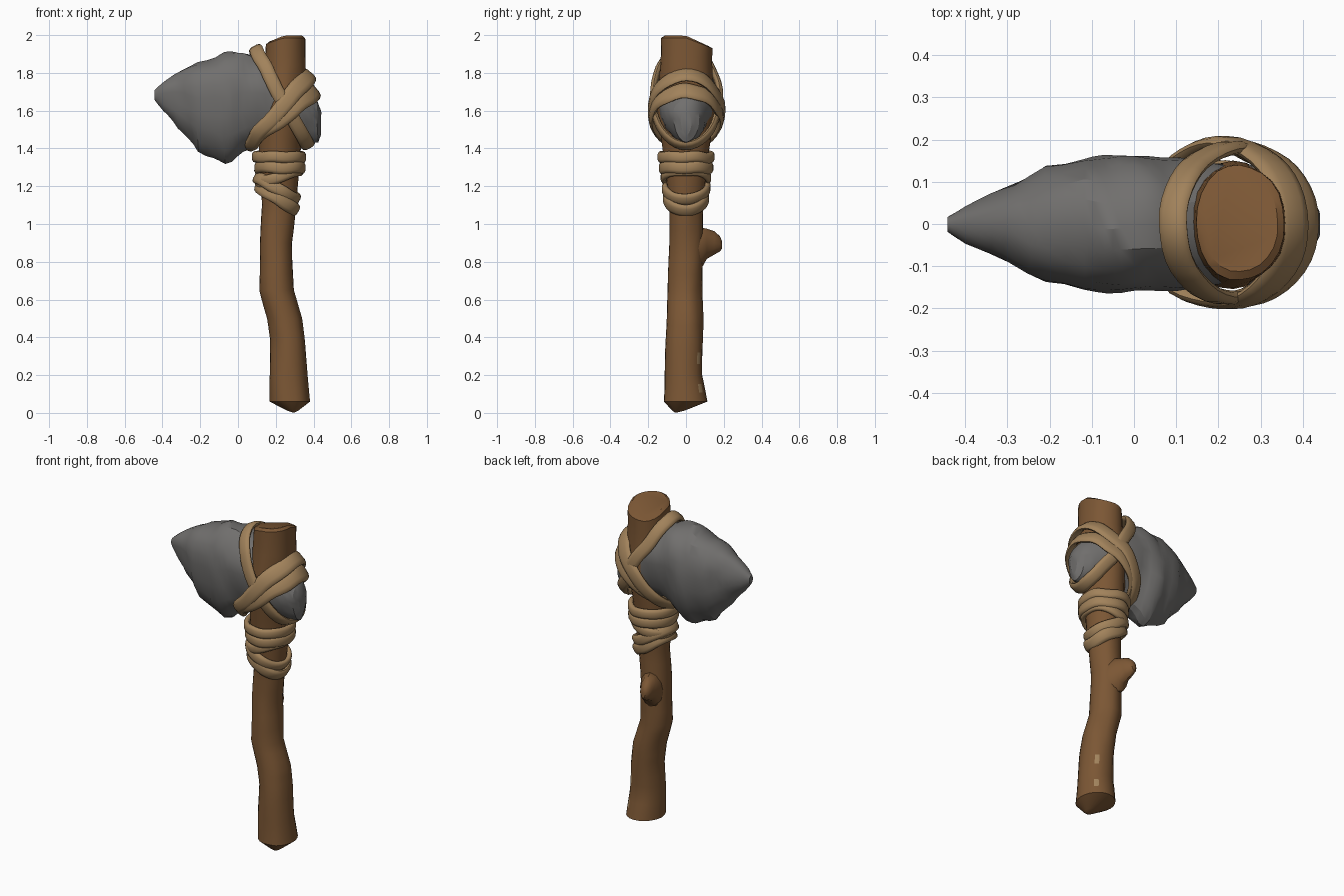
import bpy, math
from mathutils import Vector, noise

if "Cube" in bpy.data.objects:
    bpy.data.objects.remove(bpy.data.objects["Cube"])


def material(name, rgb):
    m = bpy.data.materials.new(name)
    m.use_nodes = True
    m.diffuse_color = (*rgb, 1)
    bsdf = m.node_tree.nodes["Principled BSDF"]
    bsdf.inputs["Base Color"].default_value = (*rgb, 1)
    bsdf.inputs["Roughness"].default_value = 0.9
    return m


wood = material("brown wood", (0.20, 0.095, 0.035))
bare = material("bare pale wood", (0.36, 0.23, 0.11))
stone = material("grey stone", (0.165, 0.16, 0.155))
hide = material("tan hide", (0.36, 0.225, 0.105))


def loft(name, rings, mats, closed=False, angle=35):
    """Skin a list of equal rings; cap the ends unless the path is closed."""
    n, count = len(rings[0]), len(rings)
    verts = [v for ring in rings for v in ring]
    faces = []
    for i in range(count if closed else count - 1):
        a, b = i * n, (i + 1) % count * n
        faces += [(a + j, a + (j + 1) % n, b + (j + 1) % n, b + j) for j in range(n)]
    if not closed:
        faces += [tuple(range(n))[::-1], tuple(range((count - 1) * n, count * n))]
    me = bpy.data.meshes.new(name)
    me.from_pydata(verts, [], faces)
    ob = bpy.data.objects.new(name, me)
    bpy.context.collection.objects.link(ob)
    for m in mats:
        me.materials.append(m)
    bpy.ops.object.select_all(action='DESELECT')
    ob.select_set(True)
    bpy.context.view_layer.objects.active = ob
    bpy.ops.object.mode_set(mode='EDIT')
    bpy.ops.mesh.select_all(action='SELECT')
    bpy.ops.mesh.normals_make_consistent(inside=False)
    bpy.ops.object.mode_set(mode='OBJECT')
    bpy.ops.object.shade_smooth_by_angle(angle=math.radians(angle))
    return ob


def circle(n):
    return [(math.cos(k * math.tau / n), math.sin(k * math.tau / n)) for k in range(n)]


def blend(stations, steps):
    """Insert evenly spaced stations between the given ones."""
    out = []
    for a, b in zip(stations, stations[1:]):
        out += [[p + (q - p) * i / steps for p, q in zip(a, b)] for i in range(steps)]
    return out + [list(stations[-1])]


# Crooked wooden handle: height, left edge, right edge, front edge, back edge
shaft = [(0.06, .17, .385, -.12, .11), (0.2, .17, .37, -.115, .085),
         (0.38, .17, .355, -.107, .09), (0.5, .155, .34, -.102, .09),
         (0.65, .115, .295, -.095, .085), (0.9, .115, .285, -.09, .09),
         (1.1, .125, .305, -.09, .09), (1.35, .11, .33, -.115, .115),
         (1.6, .115, .355, -.15, .15), (1.8, .135, .36, -.14, .145),
         (1.93, .145, .358, -.135, .142)]
rings = []
for z, x0, x1, y0, y1 in blend(shaft, 3):
    ring = []
    for c, s in circle(24):
        r = 1 + 0.06 * noise.noise(Vector((c * 1.5, s * 1.5, z * 4)))
        x = (x0 + x1) / 2 + (x1 - x0) / 2 * c * r
        y = (y0 + y1) / 2 + (y1 - y0) / 2 * s * r
        ring.append(Vector((x, y, z)))
    rings.append(ring)
# Roughly hewn ends: a blunt lower point and a slanted top
tip = Vector((0.295, -0.055, 0.0))
foot = [v.lerp(tip, 0.72) for v in rings[0]]
for v in foot:
    v.z = 0.012
rings.insert(0, [tip.lerp(v, 0.2) for v in foot])
rings.insert(1, foot)
rim = rings[-1]
top = Vector((0.255, 0, 0))
for v in rim:
    v.z = 1.985 - 0.055 * max(0, v.y / 0.14) - 0.035 * max(0, (0.24 - v.x) / 0.1)
inner = [v.lerp(Vector((top.x, top.y, v.z)), 0.15) + Vector((0, 0, 0.012)) for v in rim]
rings.append(inner)
handle = loft("handle", rings, [wood, bare])

# Scraped patches low on the handle
for f in handle.data.polygons:
    c = f.center
    turn = math.degrees(math.atan2(c.y, c.x - 0.27))
    if (0.24 < c.z < 0.36 and 38 < turn < 53) or (0.1 < c.z < 0.15 and 38 < turn < 53):
        f.material_index = 1

# Broken branch stub on the back: depth, centre x, centre height, radius
rings = []
for y, x, z, r in [(.03, .2, .86, .11), (.085, .185, .875, .105), (.11, .175, .895, .08),
                   (.15, .165, .9, .062), (.18, .16, .895, .04), (.19, .16, .89, .02)]:
    rings.append([Vector((x + 0.65 * r * c, y, z + r * s)) for c, s in circle(12)])
loft("branch_stub", rings, [wood])

# Chipped stone head: x, underside, top, half width
head = [(-.443, 1.66, 1.71, .018), (-.40, 1.60, 1.75, .045), (-.34, 1.545, 1.79, .072),
        (-.28, 1.48, 1.83, .10), (-.21, 1.385, 1.86, .138), (-.12, 1.35, 1.89, .155),
        (-.07, 1.315, 1.905, .165), (-.03, 1.33, 1.91, .168), (.03, 1.38, 1.912, .158),
        (.10, 1.42, 1.89, .152), (.2, 1.44, 1.84, .148), (.28, 1.43, 1.78, .142),
        (.36, 1.42, 1.72, .105), (.42, 1.43, 1.65, .07), (.44, 1.47, 1.6, .03)]
rings = []
for x, low, high, half in blend(head, 2):
    mid = low + 0.6 * (high - low)
    ring = []
    for c, s in circle(20):
        z = mid + s * ((high - mid) if s > 0 else (mid - low))
        y = half * math.copysign(abs(c) ** (0.9 if s > 0 else 1.2), c)
        chip = noise.noise_vector(Vector((x * 11, y * 9, z * 11))) * 0.016 * min(1, half / 0.1)
        ring.append(Vector((x, y, z)) + chip)
    rings.append(ring)
loft("stone_head", rings, [stone], angle=28)


def strap(name, start, end, depth, width, thick=0.034, end_width=None):
    """Flat band looped round the y axis between two (x, z) points."""
    a, b = Vector((start[0], 0, start[1])), Vector((end[0], 0, end[1]))
    mid, half = (a + b) / 2, (b - a) / 2
    u, v = half.normalized(), Vector((0, 1, 0))
    side = u.cross(v)
    rings = []
    for c, s in circle(40):
        centre = mid + half * c + v * depth * s
        out = (u * c / half.length + v * s / depth).normalized()
        t = (c + 1) / 2
        w = width + ((end_width or width) - width) * t
        wobble = 0.012 * noise.noise(centre * 9)
        ring = []
        for p, q in circle(10):
            p = math.copysign(abs(p) ** 0.7, p)
            ring.append(centre + side * (p * w / 2 + wobble) + out * (q * thick / 2 + wobble / 2))
        rings.append(ring)
    loft(name, rings, [hide], closed=True, angle=50)


# Crossed lashing that ties the head to the handle
strap("lashing_down", (.09, 1.925), (.375, 1.415), .178, .075)
strap("lashing_up_outer", (.055, 1.41), (.375, 1.79), .188, .075, end_width=.10)
strap("lashing_up_inner", (.075, 1.43), (.405, 1.70), .182, .06, end_width=.10)

# Wraps below the head
strap("wrap_upper", (.09, 1.355), (.345, 1.355), .135, .06)
strap("wrap_second", (.10, 1.30), (.34, 1.295), .128, .065)
strap("wrap_rising", (.105, 1.215), (.325, 1.28), .118, .06)
strap("wrap_falling", (.10, 1.25), (.31, 1.13), .112, .065)
strap("wrap_lowest", (.11, 1.20), (.31, 1.075), .106, .07)
